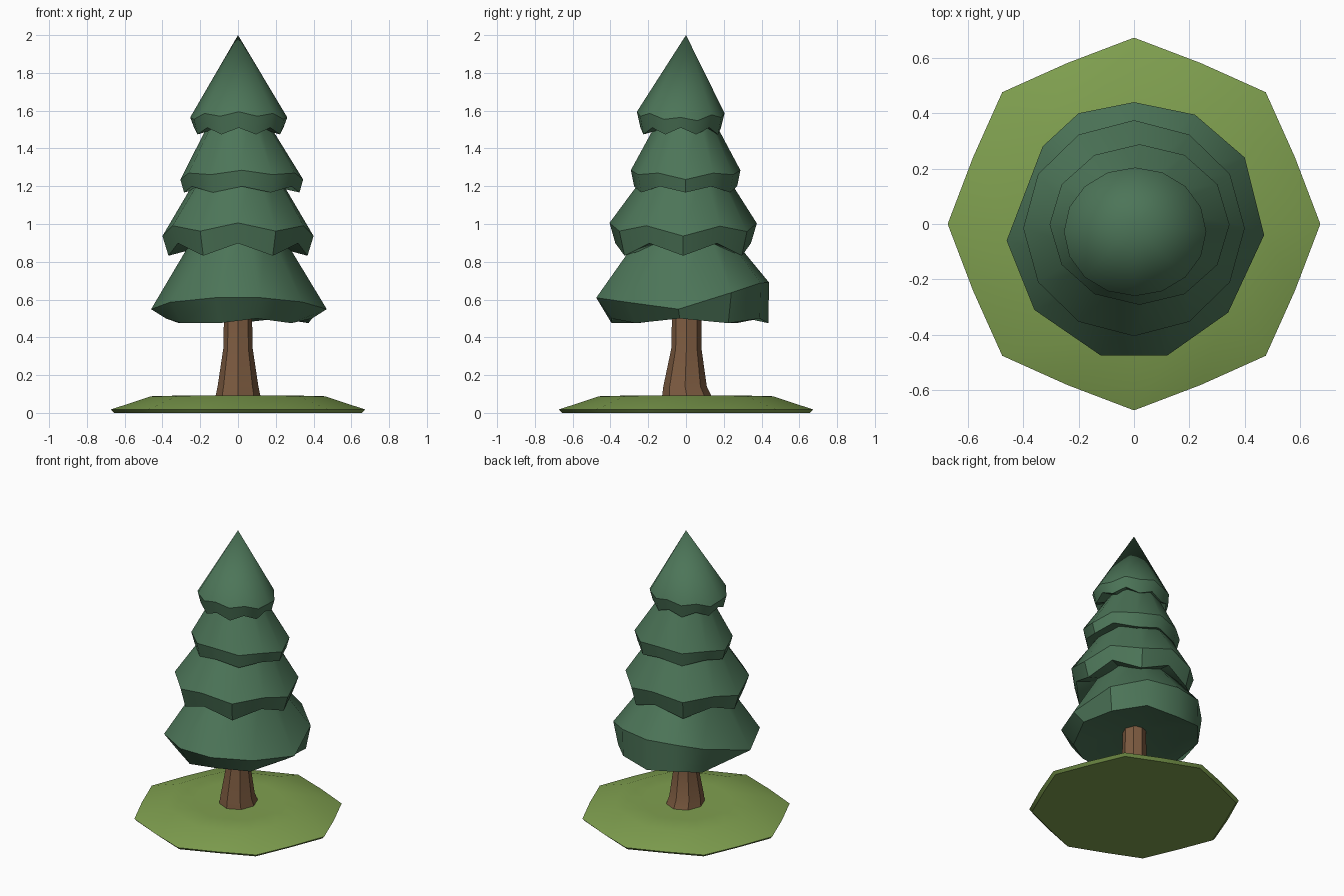
import bpy, bmesh, math

if "Cube" in bpy.data.objects:
    bpy.data.objects.remove(bpy.data.objects["Cube"])

def material(name, rgb):
    m = bpy.data.materials.new(name)
    m.diffuse_color = (*rgb, 1)
    m.use_nodes = True
    m.node_tree.nodes["Principled BSDF"].inputs["Base Color"].default_value = m.diffuse_color
    return m

GREEN = material("needle green", (0.073, 0.178, 0.098))
BROWN = material("bark brown", (0.205, 0.105, 0.052))
GRASS = material("grass green", (0.212, 0.347, 0.078))

def loft(name, rings, mat, angle=35):
    """Skin a stack of equal-length rings; a one-point end ring is a tip."""
    bm = bmesh.new()
    vs = [[bm.verts.new(p) for p in r] for r in rings]
    for a, b in zip(vs, vs[1:]):
        n = max(len(a), len(b))
        for i in range(n):
            j = (i + 1) % n
            if len(a) == 1:
                bm.faces.new((a[0], b[j], b[i]))
            elif len(b) == 1:
                bm.faces.new((a[i], a[j], b[0]))
            else:
                bm.faces.new((a[i], a[j], b[j], b[i]))
    for end in (vs[0], vs[-1]):
        if len(end) > 2:
            bm.faces.new(end)
    bmesh.ops.recalc_face_normals(bm, faces=bm.faces)
    me = bpy.data.meshes.new(name)
    bm.to_mesh(me)
    bm.free()
    me.materials.append(mat)
    ob = bpy.data.objects.new(name, me)
    bpy.context.collection.objects.link(ob)
    bpy.context.view_layer.objects.active = ob
    ob.select_set(True)
    bpy.ops.object.shade_smooth_by_angle(angle=math.radians(angle))
    ob.select_set(False)
    return ob

def ring(n, rx, ry, z, cx=0, cy=0, start=-90):
    out = []
    for i in range(n):
        a = math.radians(start + 360 * i / n)
        out.append((cx + rx * math.cos(a), cy + ry * math.sin(a), z))
    return out

# grass mound: eight-sided, low rim and a slightly dished top
def grass_ring(r, z, straight):
    pts = []
    for i in range(16):
        a = math.tau * i / 16
        k = r if i % 2 == 0 else r * straight
        pts.append((k * math.cos(a), k * math.sin(a), z))
    return pts

loft("grass_mound", [grass_ring(0.655, 0, 0.93), grass_ring(0.673, 0.018, 0.935),
                     grass_ring(0.46, 0.088, 0.95), grass_ring(0.3, 0.092, 0.96),
                     [(0, 0, 0.08)]], GRASS)

# trunk flaring at the root
loft("trunk", [ring(8, 0.125, 0.14, 0.06, 0, 0.01), ring(8, 0.108, 0.115, 0.14, 0, -0.005),
               ring(8, 0.078, 0.08, 0.34, 0, 0.002), ring(8, 0.07, 0.075, 0.7, 0, 0.005)], BROWN, 30)

# lowest skirt: uneven outline, shoulder higher at the back
outline = [(-0.12, -0.475), (0.12, -0.475), (0.34, -0.32), (0.47, -0.04), (0.4, 0.24),
           (0.22, 0.395), (0, 0.44), (-0.2, 0.40), (-0.33, 0.28), (-0.46, -0.06), (-0.36, -0.31)]
shoulder, hem, top = [], [], []
for i, (x, y) in enumerate(outline):
    back = max(0, min(1, (y + 0.05) / 0.45))
    front = max(0, min(1, -y / 0.475))
    shoulder.append((x, y, 0.54 + 0.07 * front + 0.15 * back))
    k = 0.83 + 0.16 * back
    hem.append((x * k, y * k, 0.485 + (0.015 if i % 2 else -0.01)))
    top.append((x * 0.42, y * 0.42, 1.0))
loft("foliage_skirt_1", [[(0, 0, 0.57)], hem, shoulder, top], GREEN)

# upper skirts: zigzag hem, with the shoulder following it
def skirt(name, n, rx, ry, cx, cy, z_sh, z_hem, amp, hem_k, tip, under):
    sh, hm = ring(n, rx, ry, 0, cx, cy), ring(n, rx * hem_k, ry * hem_k, 0, cx, cy)
    shoulder, hem = [], []
    for i in range(n):
        s = 1 if i % 2 == 0 else -1
        lift = 0.03 * abs(sh[i][1]) / ry
        shoulder.append((sh[i][0], sh[i][1], z_sh + lift + s * amp * 0.6))
        hem.append((hm[i][0], hm[i][1], z_hem + s * amp))
    r, z = tip
    top = ring(n, r, r, z) if r else [(0, 0, z)]
    loft(name, [[(0, 0, under)], hem, shoulder, top], GREEN)

skirt("foliage_skirt_2", 12, 0.40, 0.39, 0, -0.015, 0.955, 0.865, 0.033, 0.92, (0.18, 1.31), 0.93)
skirt("foliage_skirt_3", 12, 0.325, 0.29, 0.02, -0.002, 1.245, 1.183, 0.016, 0.94, (0.12, 1.6), 1.24)
skirt("foliage_top", 16, 0.257, 0.232, 0.004, -0.028, 1.55, 1.492, 0.018, 0.92, (0, 2.0), 1.54)
